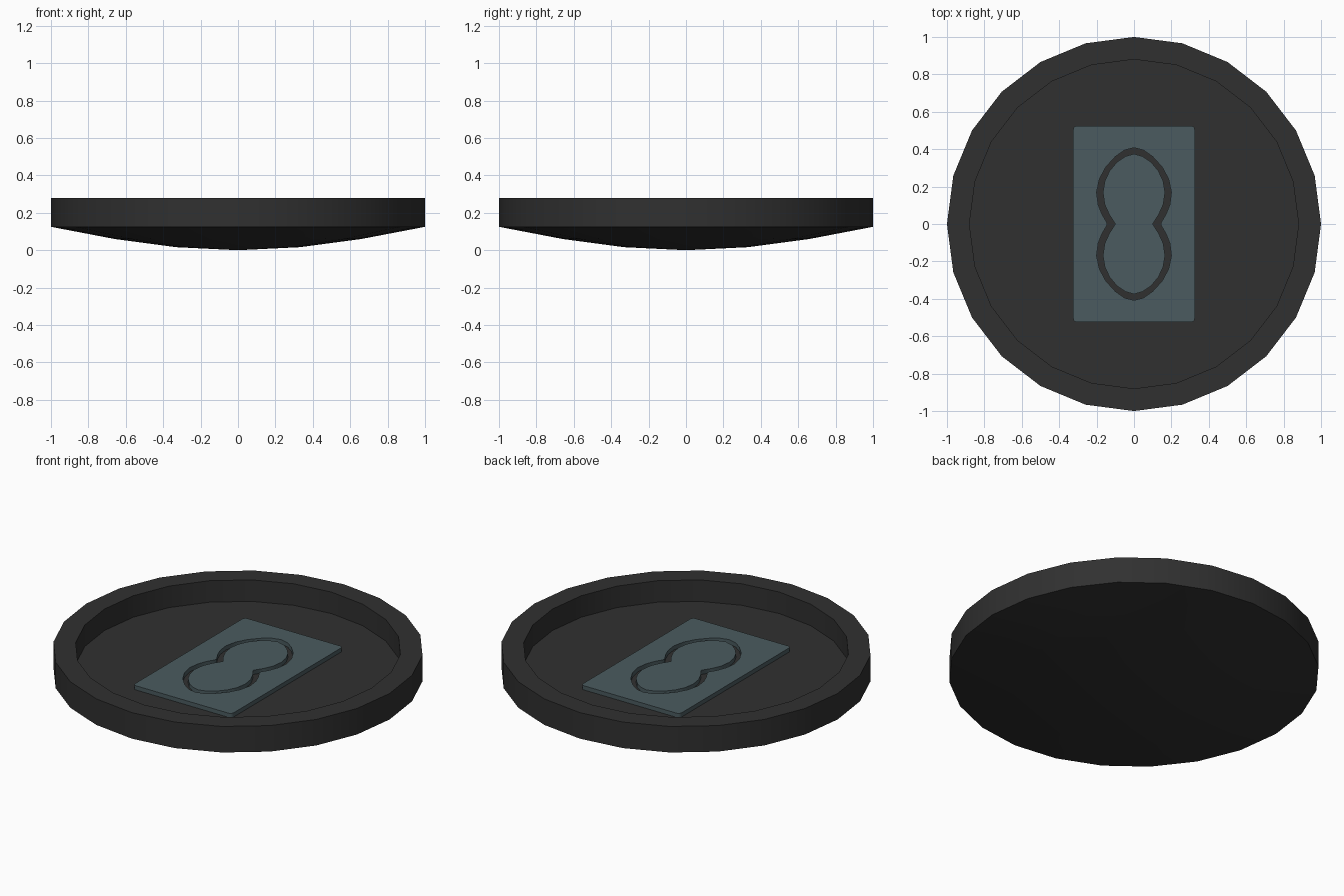
import bpy, bmesh, math

if "Cube" in bpy.data.objects:
    bpy.data.objects.remove(bpy.data.objects["Cube"])

FLOOR = 0.152      # height of the dish floor
THICK = 0.025      # thickness of the raised plate


def material(name, rgb):
    m = bpy.data.materials.new(name)
    m.diffuse_color = (*rgb, 1.0)
    m.use_nodes = True
    m.node_tree.nodes["Principled BSDF"].inputs["Base Color"].default_value = m.diffuse_color
    return m


dark = material("charcoal", (0.030, 0.030, 0.030))
teal = material("slate_teal", (0.070, 0.105, 0.115))


def activate(obj):
    bpy.ops.object.select_all(action='DESELECT')
    obj.select_set(True)
    bpy.context.view_layer.objects.active = obj


def lathe(name, profile, sides, mat):
    """Revolve (radius, z) points about z; end points lie on the axis."""
    bm = bmesh.new()
    rings = []
    for r, z in profile:
        if r == 0:
            rings.append([bm.verts.new((0, 0, z))] * sides)
        else:
            rings.append([bm.verts.new((r * math.cos(2 * math.pi * i / sides),
                                        r * math.sin(2 * math.pi * i / sides), z))
                          for i in range(sides)])
    for a, b in zip(rings, rings[1:]):
        for i in range(sides):
            j = (i + 1) % sides
            quad = list(dict.fromkeys((a[i], a[j], b[j], b[i])))
            bm.faces.new(quad)
    bmesh.ops.recalc_face_normals(bm, faces=bm.faces)
    me = bpy.data.meshes.new(name)
    bm.to_mesh(me)
    bm.free()
    obj = bpy.data.objects.new(name, me)
    bpy.context.collection.objects.link(obj)
    me.materials.append(mat)
    activate(obj)
    bpy.ops.object.shade_smooth_by_angle(angle=math.radians(30))
    return obj


def mirror_quarter(q):
    """Turn a quarter outline (top to side) into a closed loop."""
    right = q + [(x, -y) for x, y in reversed(q)]
    loop = right + [(-x, y) for x, y in reversed(right)]
    out = []
    for p in loop:
        if not out or math.dist(p, out[-1]) > 1e-5:
            out.append(p)
    if math.dist(out[0], out[-1]) < 1e-5:
        out.pop()
    return out


def plate(name, loops, mat):
    """Filled flat plate; loops after the first are holes."""
    cu = bpy.data.curves.new(name, 'CURVE')
    cu.dimensions = '2D'
    cu.fill_mode = 'BOTH'
    cu.extrude = THICK / 2
    for loop in loops:
        sp = cu.splines.new('POLY')
        sp.points.add(len(loop) - 1)
        for p, (x, y) in zip(sp.points, loop):
            p.co = (x, y, 0, 1)
        sp.use_cyclic_u = True
    obj = bpy.data.objects.new(name, cu)
    bpy.context.collection.objects.link(obj)
    obj.location.z = FLOOR + THICK / 2
    cu.materials.append(mat)
    activate(obj)
    bpy.ops.object.convert(target='MESH')
    return bpy.context.object


# Shallow dish: domed underside, upright rim, flat recessed floor
lathe("dish", [(0, 0), (0.33, 0.016), (0.66, 0.06), (1, 0.125), (1, 0.28),
               (0.88, 0.28), (0.88, FLOOR), (0, FLOOR)], 24, dark)

# Rounded rectangle outline
W, H, R = 0.325, 0.525, 0.02
corner = [(W - R + R * math.sin(t * math.pi / 8), H - R + R * math.cos(t * math.pi / 8))
          for t in range(5)]

# Two sides of the double-lobed groove
groove_outer = [(0, 0.408), (0.05, 0.395), (0.1, 0.36), (0.15, 0.305), (0.185, 0.24),
                (0.2, 0.17), (0.192, 0.105), (0.17, 0.05), (0.145, 0.008)]
groove_inner = [(0, 0.375), (0.045, 0.362), (0.09, 0.332), (0.13, 0.285), (0.156, 0.23),
                (0.166, 0.17), (0.157, 0.105), (0.132, 0.05), (0.1, 0.0)]

# Raised plate around the groove, and the island inside it
plate("plate_surround", [mirror_quarter(corner), mirror_quarter(groove_outer)], teal)
plate("plate_island", [mirror_quarter(groove_inner)], teal)
